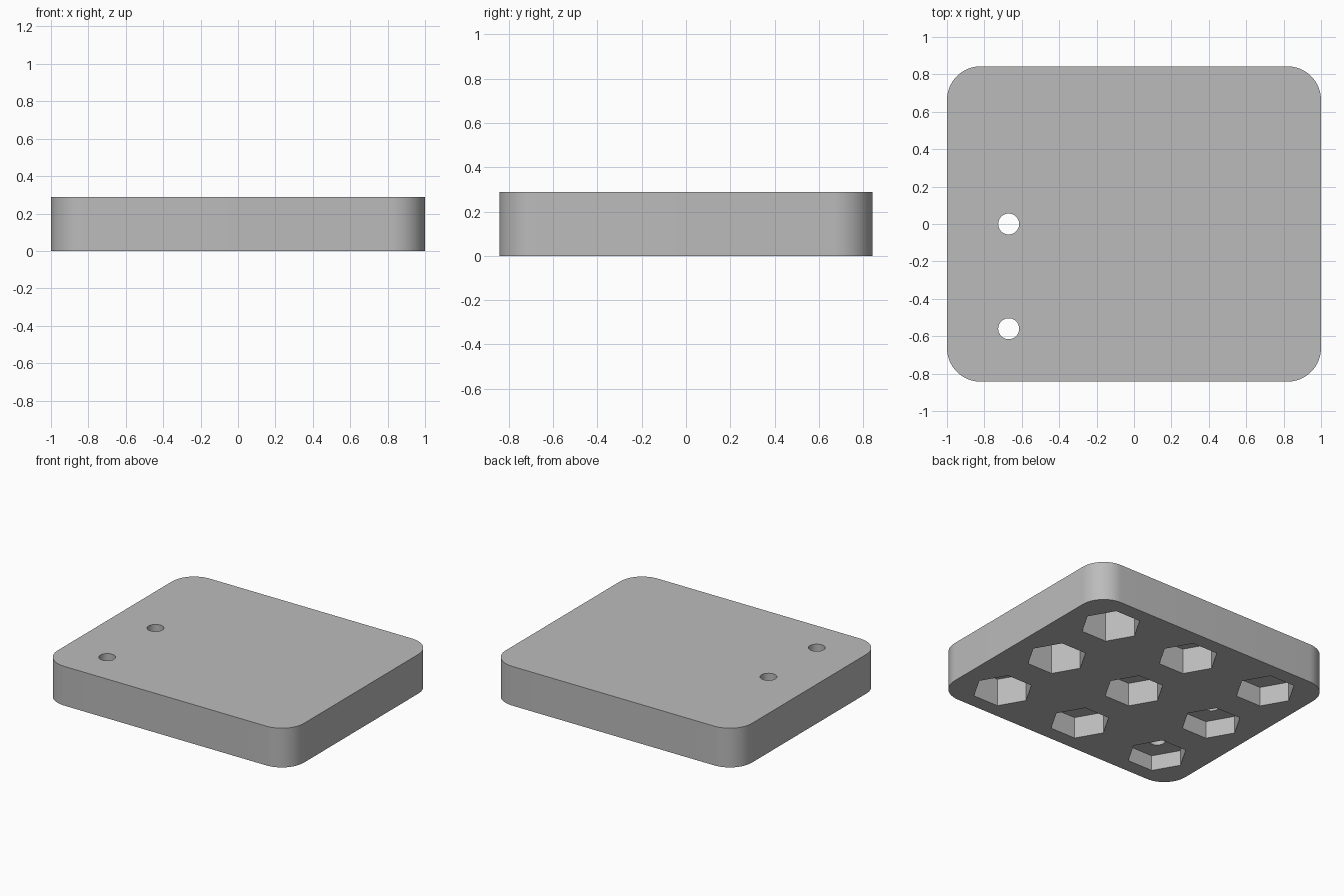
import bpy, bmesh, math
from mathutils import Matrix

if "Cube" in bpy.data.objects:
    bpy.data.objects.remove(bpy.data.objects["Cube"], do_unlink=True)

HALF_X, HALF_Y, HEIGHT, CORNER = 1.0, 0.843, 0.288, 0.18
PITCH_X, PITCH_Y = 0.67, 0.56
HEX_R, HOLE_R = 0.203, 0.056
FIRST_DEPTH, DEPTH_STEP = 0.112, 0.015

# Single grey material
grey = bpy.data.materials.new("plain_grey")
grey.use_nodes = True
colour = (0.5, 0.5, 0.5, 1)
grey.diffuse_color = colour
grey.node_tree.nodes["Principled BSDF"].inputs["Base Color"].default_value = colour


def make_object(name, bm):
    bmesh.ops.recalc_face_normals(bm, faces=bm.faces)
    mesh = bpy.data.meshes.new(name)
    bm.to_mesh(mesh)
    bm.free()
    mesh.materials.append(grey)
    obj = bpy.data.objects.new(name, mesh)
    bpy.context.collection.objects.link(obj)
    return obj


def add_prism(bm, sides, radius, x, y, z0, z1):
    """Upright prism with its first corner on +x."""
    ring = [bm.verts.new((x + radius * math.cos(math.tau * i / sides),
                          y + radius * math.sin(math.tau * i / sides), z0))
            for i in range(sides)]
    extrude_up(bm, bm.faces.new(ring), z1 - z0)


def extrude_up(bm, face, height):
    result = bmesh.ops.extrude_face_region(bm, geom=[face], use_keep_orig=True)
    top = [v for v in result["geom"] if isinstance(v, bmesh.types.BMVert)]
    bmesh.ops.translate(bm, verts=top, vec=(0, 0, height))


def cut(target, cutter):
    mod = target.modifiers.new("cut", "BOOLEAN")
    mod.operation = "DIFFERENCE"
    mod.solver = "EXACT"
    mod.object = cutter
    bpy.ops.object.select_all(action="DESELECT")
    target.select_set(True)
    bpy.context.view_layer.objects.active = target
    bpy.ops.object.modifier_apply(modifier=mod.name)
    bpy.data.objects.remove(cutter, do_unlink=True)


# Rounded plate
bm = bmesh.new()
bmesh.ops.create_cube(bm, size=1, matrix=Matrix.Translation((0, 0, HEIGHT / 2))
                      @ Matrix.Diagonal((2 * HALF_X, 2 * HALF_Y, HEIGHT, 1)))
uprights = [e for e in bm.edges if abs(e.verts[0].co.z - e.verts[1].co.z) > 0.1]
bmesh.ops.bevel(bm, geom=uprights, offset=CORNER, segments=16, profile=0.5, affect="EDGES")
plate = make_object("socket_plate", bm)

# Hexagonal pockets underneath, each a step deeper than the last
bm = bmesh.new()
for i in range(9):
    col, row = divmod(i, 3)
    add_prism(bm, 6, HEX_R, (col - 1) * PITCH_X, (row - 1) * PITCH_Y,
              -0.1, FIRST_DEPTH + DEPTH_STEP * i)
cut(plate, make_object("pocket_cutter", bm))

# Two round holes through the shallowest pockets
bm = bmesh.new()
for row in (-1, 0):
    add_prism(bm, 48, HOLE_R, -PITCH_X, row * PITCH_Y, 0.05, HEIGHT + 0.1)
cut(plate, make_object("hole_cutter", bm))

bpy.ops.object.shade_smooth_by_angle(angle=math.radians(30))
